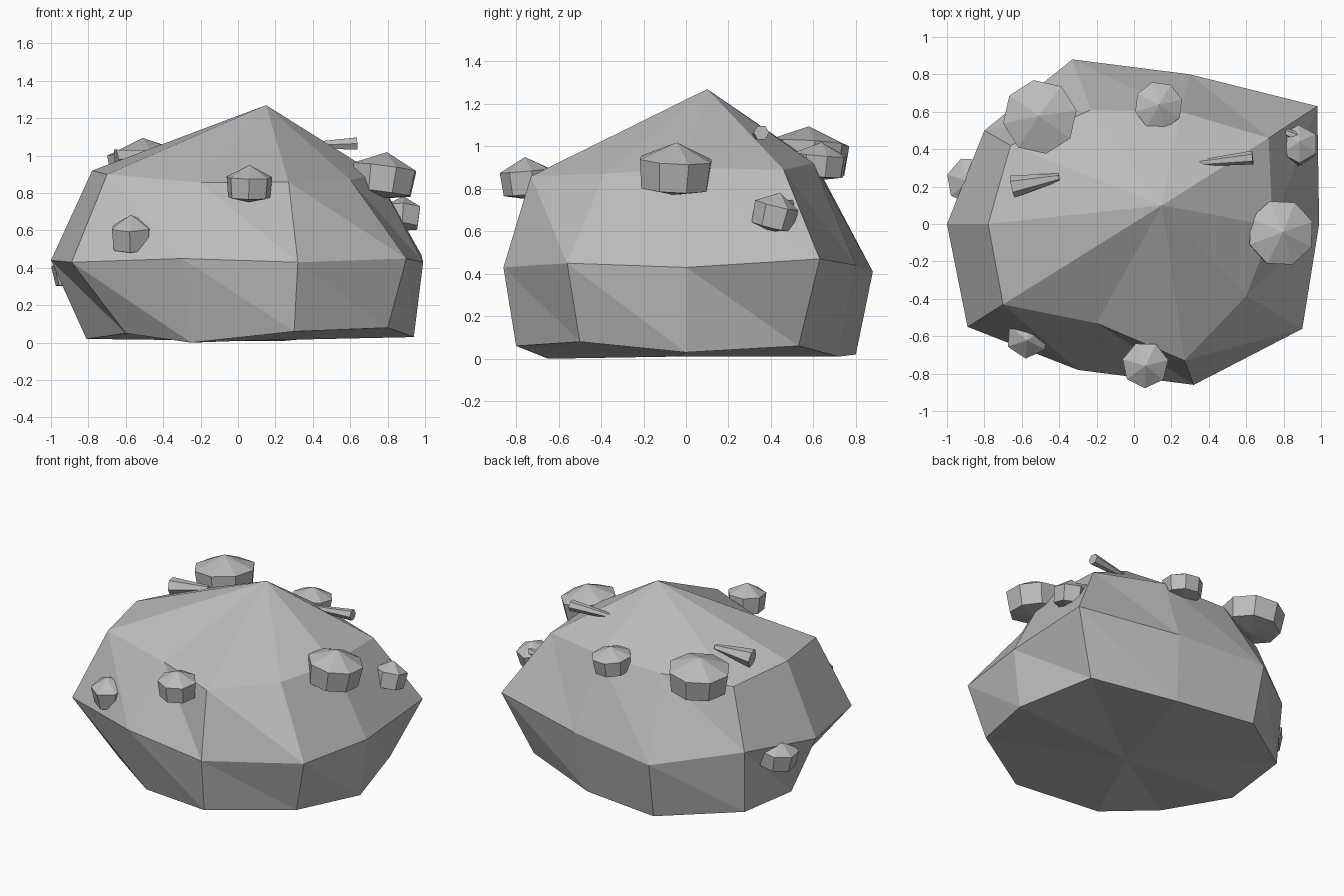
import bpy, bmesh, math
from mathutils import Vector, Euler

if "Cube" in bpy.data.objects:
    bpy.data.objects.remove(bpy.data.objects["Cube"], do_unlink=True)

stone = bpy.data.materials.new("stone grey")
stone.use_nodes = True
GREY = (0.5, 0.5, 0.5, 1)
stone.diffuse_color = GREY
stone.node_tree.nodes["Principled BSDF"].inputs["Base Color"].default_value = GREY


def loft(name, bottom, rings, top):
    """Triangulated faceted solid: a point, rings of equal count, a point."""
    bm = bmesh.new()
    low, high = bm.verts.new(bottom), bm.verts.new(top)
    loops = [[bm.verts.new(p) for p in ring] for ring in rings]
    n = len(loops[0])
    for i in range(n):
        j = (i + 1) % n
        bm.faces.new((low, loops[0][j], loops[0][i]))
        bm.faces.new((high, loops[-1][i], loops[-1][j]))
        for a, b in zip(loops, loops[1:]):
            bm.faces.new((a[i], a[j], b[i]))
            bm.faces.new((a[j], b[j], b[i]))
    bmesh.ops.recalc_face_normals(bm, faces=bm.faces)
    mesh = bpy.data.meshes.new(name)
    bm.to_mesh(mesh)
    bm.free()
    mesh.materials.append(stone)
    obj = bpy.data.objects.new(name, mesh)
    bpy.context.collection.objects.link(obj)
    return obj


def circle(n, radius, z):
    return [(radius * math.cos(math.tau * i / n), radius * math.sin(math.tau * i / n), z)
            for i in range(n)]


# Main boulder: three irregular rings of ten corners
base = [(.94, 0, .03), (.8, .53, .06), (.25, .72, .01), (-.31, .8, .02), (-.78, .47, .05),
        (-.81, 0, .02), (-.6, -.45, .05), (-.25, -.65, 0), (.3, -.8, .06), (.8, -.5, .08)]
waist = [(.99, 0, .43), (.98, .63, .47), (.3, .8, .44), (-.33, .88, .41), (-.8, .5, .48),
         (-1, 0, .44), (-.89, -.55, .43), (-.3, -.78, .45), (.32, -.86, .43), (.9, -.56, .45)]
shoulder = [(.74, -.01, .9), (.72, .46, .89), (.25, .6, .92), (-.23, .61, .92), (-.66, .42, .87),
            (-.78, 0, .92), (-.7, -.43, .9), (-.2, -.53, .855), (.27, -.73, .86), (.6, -.385, .87)]
loft("boulder", (.02, -.05, .01), [base, waist, shoulder], (.15, .1, 1.27))


# Pebbles stuck on the boulder
def pebble(name, place, radius, height, sides, turn):
    h = height / 2
    obj = loft(name, (0, 0, -h),
               [circle(sides, radius * .92, -h * .75), circle(sides, radius, h * .35)], (0, 0, h))
    obj.location = place
    obj.rotation_euler = Euler([math.radians(a) for a in turn])


pebble("back_right_pebble", (-.5, .57, .97), .2, .25, 8, (-4, -4, 10))
pebble("back_pebble", (.13, .63, .93), .13, .18, 8, (-4, 4, 15))
pebble("left_pebble", (.78, -.05, .895), .18, .25, 8, (0, 8, 20))
pebble("front_pebble", (.06, -.75, .85), .125, .2, 7, (5, 0, 12))
pebble("front_right_pebble", (-.57, -.6, .58), .115, .21, 6, (10, -6, 25))
pebble("back_left_pebble", (.88, .42, .69), .105, .19, 6, (-10, 10, 30))
pebble("right_pebble", (-.87, .23, .39), .13, .19, 7, (0, -8, 10))


# Tapered stone splinters
def splinter(name, tip, end, radius):
    tip, end = Vector(tip), Vector(end)
    length = (end - tip).length
    obj = loft(name, (0, 0, 0),
               [circle(6, radius * .35, 0), circle(6, radius, length)], (0, 0, length))
    obj.location = tip
    obj.rotation_euler = (end - tip).to_track_quat("Z", "Y").to_euler()


splinter("left_splinter", (.29, .32, 1.05), (.635, .355, 1.065), .037)
splinter("right_splinter", (-.4, .25, 1.01), (-.65, .2, .98), .06)
splinter("side_splinter", (.72, .53, .74), (.88, .46, .72), .03)
